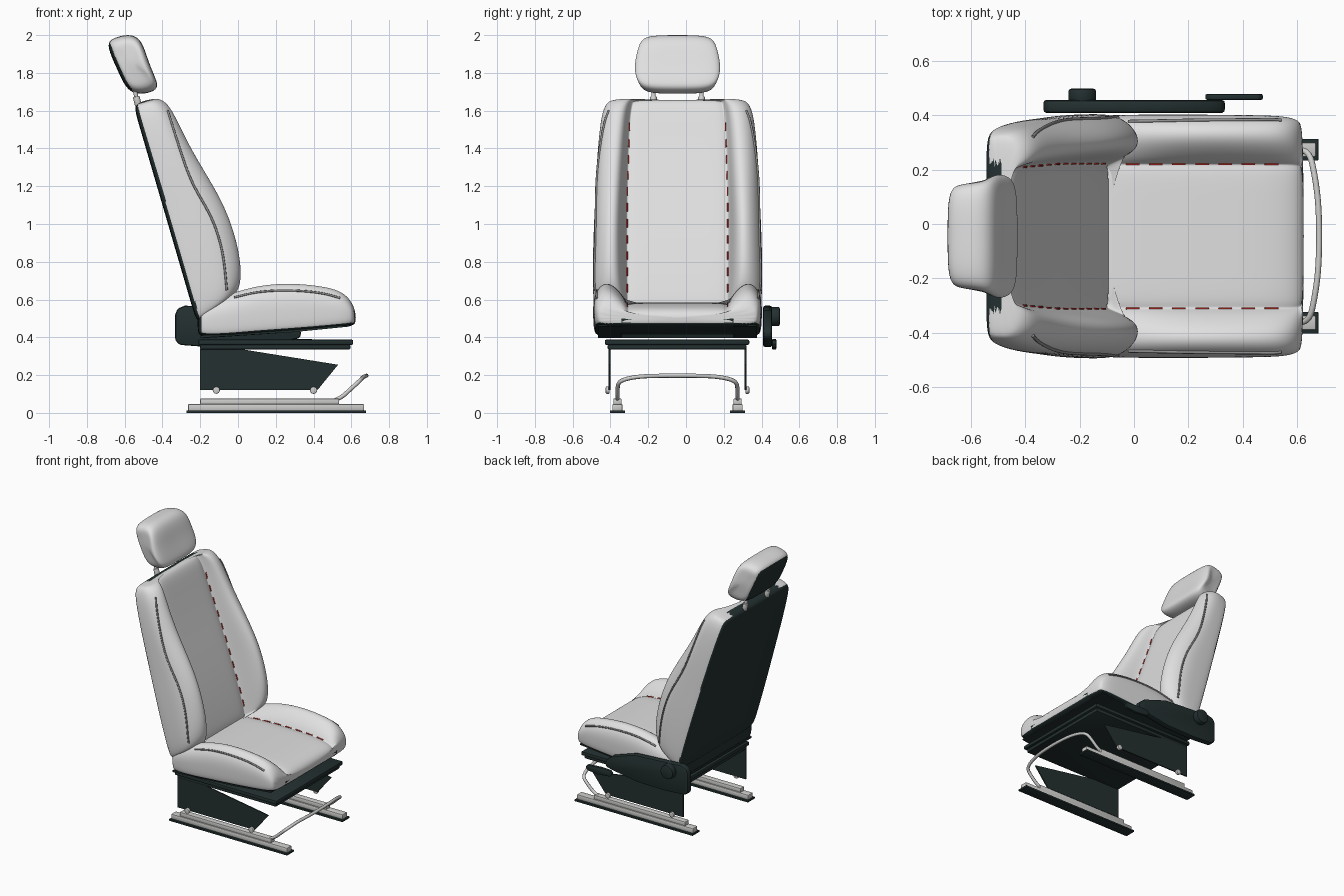
import bpy, bmesh, math
from mathutils import Vector
from mathutils.bvhtree import BVHTree

if "Cube" in bpy.data.objects:
    bpy.data.objects.remove(bpy.data.objects["Cube"])

YC = -0.045  # centre line of the seat


def material(name, rgb):
    m = bpy.data.materials.new(name)
    m.diffuse_color = (*rgb, 1)
    m.use_nodes = True
    m.node_tree.nodes["Principled BSDF"].inputs["Base Color"].default_value = m.diffuse_color
    return m


LIGHT = material("light grey upholstery", (0.75, 0.75, 0.75))
DARK = material("dark green black plastic", (0.017, 0.029, 0.029))
METAL = material("grey metal", (0.62, 0.62, 0.61))
PIPE = material("piping grey", (0.28, 0.28, 0.28))
RED = material("red stitching", (0.60, 0.03, 0.02))


def finish(name, bm, mats, subdiv=0, bevel=0, angle=35):
    bmesh.ops.recalc_face_normals(bm, faces=bm.faces)
    me = bpy.data.meshes.new(name)
    bm.to_mesh(me)
    bm.free()
    ob = bpy.data.objects.new(name, me)
    bpy.context.collection.objects.link(ob)
    for m in mats:
        me.materials.append(m)
    bpy.ops.object.select_all(action='DESELECT')
    bpy.context.view_layer.objects.active = ob
    ob.select_set(True)
    if bevel:
        b = ob.modifiers.new("bevel", 'BEVEL')
        b.width, b.segments = bevel, 2
        bpy.ops.object.modifier_apply(modifier="bevel")
    if subdiv:
        s = ob.modifiers.new("subdivision", 'SUBSURF')
        s.levels = subdiv
        bpy.ops.object.modifier_apply(modifier="subdivision")
    bpy.ops.object.shade_smooth_by_angle(angle=math.radians(angle))
    return ob


def loft(name, rings, mats, subdiv):
    bm = bmesh.new()
    rows = [[bm.verts.new(p) for p in r] for r in rings]
    n = len(rows[0])
    for a, b in zip(rows, rows[1:]):
        for i in range(n):
            bm.faces.new((a[i], a[(i + 1) % n], b[(i + 1) % n], b[i]))
    bm.faces.new(rows[0])
    bm.faces.new(rows[-1])
    return finish(name, bm, mats, subdiv, angle=60)


def box(name, x, y, z, mat, bevel=0.004):
    bm = bmesh.new()
    bmesh.ops.create_cube(bm, size=1)
    for v in bm.verts:
        v.co = [a[0] + (c + 0.5) * (a[1] - a[0]) for a, c in zip((x, y, z), v.co)]
    return finish(name, bm, [mat], bevel=bevel)


def plate(name, outline, y0, y1, mat, bevel=0):
    bm = bmesh.new()
    f = bm.faces.new([bm.verts.new((x, y0, z)) for x, z in outline])
    ext = bmesh.ops.extrude_face_region(bm, geom=[f])
    for v in ext["geom"]:
        if isinstance(v, bmesh.types.BMVert):
            v.co.y = y1
    return finish(name, bm, [mat], bevel=bevel)


def rod(name, a, b, r, mat, bevel=0, seg=20):
    a, b = Vector(a), Vector(b)
    bm = bmesh.new()
    bmesh.ops.create_cone(bm, cap_ends=True, segments=seg, radius1=r, radius2=r, depth=(b - a).length)
    q = Vector((0, 0, 1)).rotation_difference(b - a)
    for v in bm.verts:
        v.co = q @ v.co + (a + b) / 2
    return finish(name, bm, [mat], bevel=bevel)


def tube(name, paths, r, mat):
    cu = bpy.data.curves.new(name, 'CURVE')
    cu.dimensions = '3D'
    cu.bevel_depth, cu.bevel_resolution, cu.use_fill_caps = r, 2, True
    for pts in paths:
        s = cu.splines.new('NURBS')
        s.points.add(len(pts) - 1)
        for p, c in zip(s.points, pts):
            p.co = (*c, 1)
        s.order_u, s.use_endpoint_u, s.resolution_u = min(3, len(pts)), True, 6
    cu.materials.append(mat)
    ob = bpy.data.objects.new(name, cu)
    bpy.context.collection.objects.link(ob)
    bpy.ops.object.select_all(action='DESELECT')
    bpy.context.view_layer.objects.active = ob
    ob.select_set(True)
    bpy.ops.object.convert(target='MESH')
    bpy.ops.object.shade_smooth_by_angle(angle=math.radians(50))


def section(w, s, p, b, c, f):
    """Bolstered cross-section: (sideways, height) around a closed ring."""
    half = [(0, c), (s * .5, c), (s * .95, c), (s, c - .014), (s + .014, c + (f - c) * .25),
            (p - .03, f), (p + (w - p) * .4, f * .985 + b * .015), (w, b + (f - b) * .72),
            (w, b + (f - b) * .35), (w * .99, b + .02), (w * .95, b), (w * .5, b), (0, b)]
    return half + [(-y, h) for y, h in half[-2:0:-1]]


# backrest, built in a frame tilted with the back panel
U, V, ORG = Vector((.96, 0, .28)), Vector((-.28, 0, .96)), Vector((-.225, YC, .50))


def tilt(u, y, v):
    return ORG + U * u + V * v + Vector((0, y, 0))


levels = [(-.03, .36, .41, .255, .02, .14, .20), (-.01, .33, .44, .265, 0, .152, .265),
          (.09, .18, .449, .267, 0, .155, .30), (.25, 0, .449, .268, 0, .155, .325),
          (.42, 0, .445, .27, 0, .15, .332), (.60, 0, .437, .268, 0, .14, .308),
          (.85, 0, .427, .262, 0, .125, .235), (1.04, 0, .41, .254, 0, .118, .203),
          (1.12, 0, .395, .245, 0, .115, .185), (1.165, 0, .375, .235, .005, .105, .155),
          (1.182, 0, .345, .22, .03, .085, .11)]
rings = [[tilt(h, y, v + k * h) for y, h in section(w, s, s + (w - s) * .42, b, c, f)]
         for v, k, w, s, b, c, f in levels]
backrest = loft("backrest", rings, [LIGHT, DARK], 3)
for f in backrest.data.polygons:
    d = f.center - ORG
    u, v = d.dot(U), d.dot(V)
    if u < .022 or (v > 1.15 and u < .07 and abs(d.y) < .27):
        f.material_index = 1

# seat cushion, sections along x
stations = [(-.215, .41, .25, .43, .52, .53), (-.20, .437, .262, .40, .56, .585),
            (-.05, .447, .265, .405, .58, .63), (.10, .447, .265, .418, .585, .68),
            (.28, .447, .265, .43, .585, .693), (.45, .445, .265, .445, .58, .675),
            (.55, .442, .265, .455, .567, .648), (.605, .428, .262, .462, .545, .59),
            (.624, .40, .25, .475, .515, .525)]
rings = [[(x, YC + y, h) for y, h in section(w, s, s + (w - s) * .62, b, c, f)]
         for x, w, s, b, c, f in stations]
cushion = loft("seat_cushion", rings, [LIGHT, DARK], 3)
for f in cushion.data.polygons:
    c, n = f.center, f.normal
    if n.z < -.6 or n.x < -.7 or (n.x > .3 and c.z < .475):
        f.material_index = 1

# dark tray under the cushion with a front lip
tray = [(-.19, .395), (.30, .428), (.59, .458), (.618, .47), (.622, .50), (.60, .505), (.56, .475), (-.19, .42)]
plate("cushion_tray", tray, YC - .30, YC + .30, DARK, .004)
plate("cushion_tray_floor", [(-.20, .397), (.30, .428), (.59, .457), (.59, .465), (-.20, .41)],
      YC - .42, YC + .42, DARK)

# headrest, side outline lofted across y; narrower at the back, top and bottom
outline = [(-.70, 1.95), (-.665, 1.985), (-.575, 2.008), (-.51, 1.98), (-.47, 1.86), (-.43, 1.77),
           (-.42, 1.72), (-.47, 1.69), (-.58, 1.685), (-.635, 1.81)]
width = [.80, .84, .86, .93, 1.02, 1.02, .95, .89, .80, .85]
cx, cz = -.56, 1.85
rings = []
for y, k in [(-.225, .5), (-.222, .75), (-.195, .93), (-.12, 1), (0, 1), (.12, 1), (.195, .93), (.222, .75), (.225, .5)]:
    hollow = .006 * (1 - (y / .225) ** 2)
    rings.append([(cx + (x - cx) * k - (hollow if i in (4, 5) else 0), YC + y * (q + (1 - q) * .15),
                   cz + (z - cz) * k) for i, ((x, z), q) in enumerate(zip(outline, width))])
headrest = loft("headrest", rings, [LIGHT, DARK], 3)
for f in headrest.data.polygons:
    if f.normal.dot(Vector((-.91, 0, -.41))) > .75:
        f.material_index = 1

# headrest posts with collars
for i, s in enumerate((-1, 1)):
    y = YC + s * .127
    rod(f"headrest_post_{i}", (-.52, y, 1.60), (-.555, y, 1.74), .011, METAL)
    rod(f"post_collar_{i}", (-.527, y, 1.625), (-.539, y, 1.675), .018, METAL, .004)


# piping and stitching laid onto the upholstery
def surface(ob):
    bm = bmesh.new()
    bm.from_mesh(ob.data)
    return BVHTree.FromBMesh(bm)


def resample(pts, n):
    out = []
    for i in range(n):
        t = i / (n - 1) * (len(pts) - 1)
        j = min(int(t), len(pts) - 2)
        out.append(Vector(pts[j]).lerp(Vector(pts[j + 1]), t - j))
    for _ in range(12):  # relax the corners
        out[1:-1] = [(a + b * 2 + c) / 4 for a, b, c in zip(out, out[1:], out[2:])]
    return out


def lay(bvh, origin, direction, lift=.002):
    hit, normal, _, _ = bvh.ray_cast(Vector(origin), Vector(direction))
    return hit + normal * lift if hit else None


back_bvh, seat_bvh = surface(backrest), surface(cushion)
back_line = [(-.373, 1.60), (-.31, 1.40), (-.246, 1.206), (-.14, 1.05), (-.077, .86), (-.06, .65)]
seat_line = [(-.02, .61), (.08, .637), (.19, .648), (.32, .648), (.46, .633), (.54, .607)]
for name, bvh, line in (("backrest_piping", back_bvh, back_line), ("cushion_piping", seat_bvh, seat_line)):
    paths = []
    for s in (-1, 1):
        hits = [lay(bvh, (p.x, YC + s, p.y), (0, -s, 0)) for p in resample(line, 30)]
        paths.append([h for h in hits if h])
    tube(name, paths, .006, PIPE)

back_dashes, seat_dashes = [], []
for s in (-1, 1):
    for i in range(11):
        v = .10 + i * .09
        y = s * (.268 - max(0, v - .6) * .03)
        hits = [lay(back_bvh, tilt(1, y, v + d), -U) for d in (0, .045)]
        if all(hits):
            back_dashes.append(hits)
    for i in range(7):
        x = -.03 + i * .085
        hits = [lay(seat_bvh, (x + d, YC + s * .266, 2), (0, 0, -1)) for d in (0, .05)]
        if all(hits):
            seat_dashes.append(hits)
tube("backrest_stitching", back_dashes, .0035, RED)
tube("cushion_stitching", seat_dashes, .0035, RED)

# seat pan under the cushion
box("seat_pan_upper", (-.21, .61), (-.43, .335), (.36, .388), DARK, .008)
box("seat_pan_lower", (-.20, .595), (-.415, .32), (.335, .362), DARK, .008)

# recliner cover, knob and lever on the far side
cover = [(-.333, .385), (-.31, .36), (-.15, .348), (.08, .352), (.28, .385), (.325, .395), (.336, .42),
         (.325, .45), (.28, .485), (.10, .545), (-.28, .568), (-.32, .552), (-.333, .52)]
plate("recliner_cover", cover, .408, .456, DARK, .012)
rod("recliner_knob", (-.19, .445, .51), (-.19, .497, .51), .051, DARK, .01, 28)
lever = [(.26, .37), (.28, .345), (.38, .335), (.46, .345), (.475, .365), (.46, .385), (.36, .392), (.28, .39)]
plate("height_lever", lever, .456, .478, DARK, .006)

# risers, bolts, rails on both sides
riser = [(-.20, .34), (.0, .34), (.53, .255), (.42, .12), (-.20, .12)]
for side, s in (("left", -1), ("right", 1)):
    y = YC + s * .36
    plate(f"riser_{side}", riser, y - .004, y + .004, DARK)
    for i, x in enumerate((-.115, .40)):
        rod(f"riser_bolt_{side}_{i}", (x, y, .12), (x, y + s * .02, .12), .019, METAL, .004)
    y = YC + s * .318
    box(f"rail_foot_{side}", (-.272, .677), (y - .04, y + .04), (0, .013), DARK, .002)
    box(f"rail_lower_{side}", (-.265, .668), (y - .027, y + .027), (.011, .047), METAL, .006)
    box(f"rail_upper_{side}", (-.20, .535), (y - .022, y + .022), (.045, .076), METAL, .005)

# adjustment bar linking the rails
arm = [(.50, .318, .062), (.545, .318, .078), (.60, .318, .13), (.645, .31, .17), (.665, .22, .192), (.68, .10, .197)]
bar = [(x, YC - y, z) for x, y, z in arm] + [(x, YC + y, z) for x, y, z in arm[::-1]]
tube("adjustment_bar", [bar], .011, METAL)
